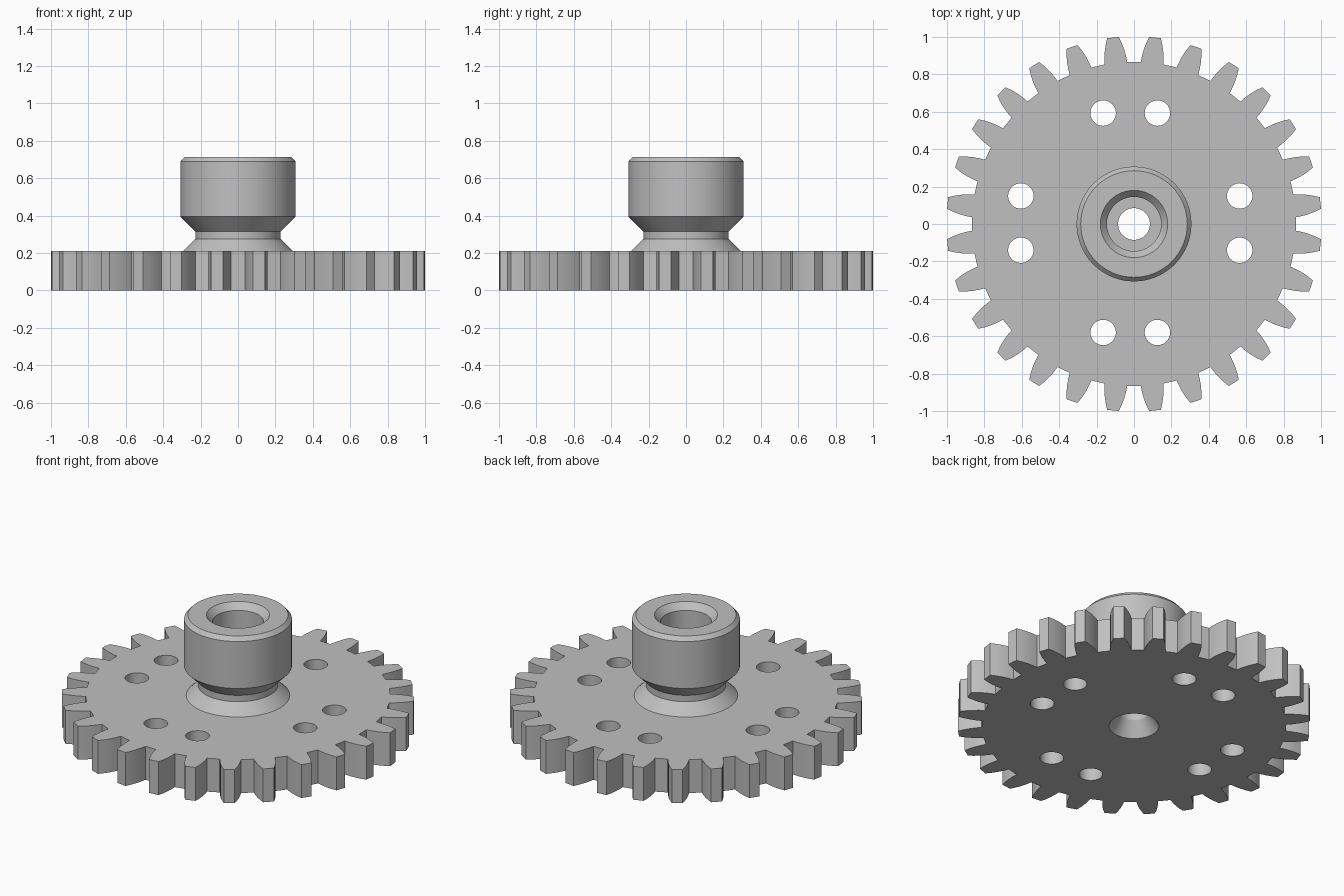
import bpy, bmesh
from math import sin, cos, pi, radians

cube = bpy.data.objects.get("Cube")
if cube:
    bpy.data.objects.remove(cube, do_unlink=True)

# Single grey material
grey = bpy.data.materials.new("machined grey")
grey.use_nodes = True
colour = (0.53, 0.53, 0.53, 1)
grey.diffuse_color = colour
grey.node_tree.nodes["Principled BSDF"].inputs["Base Color"].default_value = colour

TEETH = 28
THICK = 0.21
CORE = 0.2      # radius where the plate meets the hub sleeve


def finish(name, bm):
    """Turn a bmesh into a smooth-shaded object with sharp edges kept."""
    bmesh.ops.remove_doubles(bm, verts=bm.verts, dist=1e-5)
    bmesh.ops.recalc_face_normals(bm, faces=bm.faces)
    mesh = bpy.data.meshes.new(name)
    bm.to_mesh(mesh)
    bm.free()
    mesh.materials.clear()
    mesh.materials.append(grey)
    obj = bpy.data.objects.new(name, mesh)
    bpy.context.collection.objects.link(obj)
    bpy.ops.object.select_all(action='DESELECT')
    obj.select_set(True)
    bpy.context.view_layer.objects.active = obj
    bpy.ops.object.shade_smooth_by_angle(angle=radians(25))
    return obj


def circle(cx, cy, r, n):
    return [(cx + r * cos(2 * pi * i / n), cy + r * sin(2 * pi * i / n)) for i in range(n)]


# Toothed outline: each tooth is a mirrored flank of (radius, half width)
flank = [(0.865, 0.061), (0.9, 0.058), (0.935, 0.052), (0.97, 0.043), (1.003, 0.031)]
tooth = [(r, -w) for r, w in flank] + [(r, w) for r, w in reversed(flank)]
outline = []
for i in range(TEETH):
    a = 2 * pi * (i + 0.5) / TEETH
    outline += [(r * cos(a) - w * sin(a), r * sin(a) + w * cos(a)) for r, w in tooth]

# Mounting holes: four pairs around the hub
holes = [(x, y) for x in (-0.165, 0.125) for y in (-0.58, 0.593)]
holes += [(x, y) for x in (-0.605, 0.565) for y in (-0.14, 0.15)]
loops = [outline, circle(0, 0, CORE, 64)] + [circle(x, y, 0.068, 40) for x, y in holes]

# Gear plate: filled flat curve with thickness, converted to a mesh
curve = bpy.data.curves.new("gear_outline", 'CURVE')
curve.dimensions = '2D'
curve.fill_mode = 'BOTH'
curve.extrude = THICK / 2
for loop in loops:
    spline = curve.splines.new('POLY')
    spline.points.add(len(loop) - 1)
    for point, (x, y) in zip(spline.points, loop):
        point.co = (x, y, 0, 1)
    spline.use_cyclic_u = True
helper = bpy.data.objects.new("gear_outline", curve)
bpy.context.collection.objects.link(helper)
bpy.context.view_layer.update()
flat = bpy.data.meshes.new_from_object(helper.evaluated_get(bpy.context.evaluated_depsgraph_get()))
bpy.data.objects.remove(helper, do_unlink=True)
bm = bmesh.new()
bm.from_mesh(flat)
bmesh.ops.translate(bm, verts=bm.verts, vec=(0, 0, THICK / 2))
finish("gear_plate", bm)

# Hub: closed profile (radius, height) spun about the axis, bore included
profile = [(CORE, 0), (CORE, 0.2), (0.295, 0.2), (0.295, THICK), (0.228, 0.275),
           (0.228, 0.315), (0.307, 0.395), (0.307, 0.69), (0.285, 0.715),
           (0.18, 0.715), (0.145, 0.675), (0.145, 0.2), (0.085, 0.2),
           (0.085, 0.09), (0.142, 0)]
bm = bmesh.new()
verts = [bm.verts.new((r, 0, z)) for r, z in profile]
edges = [bm.edges.new((v, verts[i - 1])) for i, v in enumerate(verts)]
bmesh.ops.spin(bm, geom=verts + edges, cent=(0, 0, 0), axis=(0, 0, 1),
               angle=2 * pi, steps=64, use_merge=True)
finish("hub", bm)
